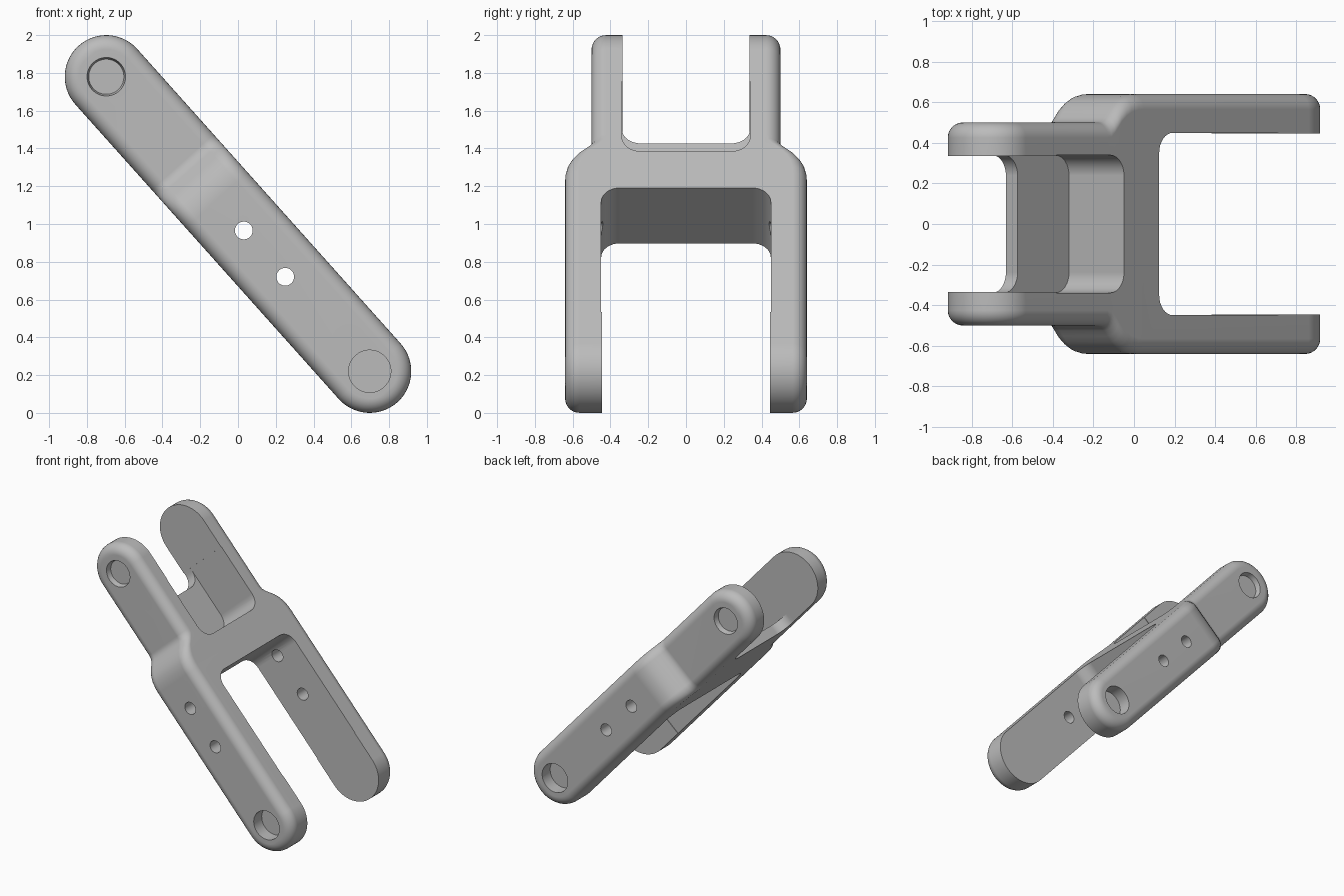
import bpy, bmesh, math
from mathutils import Matrix

if "Cube" in bpy.data.objects:
    bpy.data.objects.remove(bpy.data.objects["Cube"])

# Working frame: x runs along the link, y across it, z through its thickness
HALF = 1.046      # half the distance between the end centres
R = 0.22          # end radius, half the thickness
FILLET = 0.075    # rounding of the outer edges
TILT = math.atan2(1.56, 1.395)

steel = bpy.data.materials.new("plain_grey")
steel.use_nodes = True
GREY = (0.5, 0.5, 0.5, 1)
steel.diffuse_color = GREY
bsdf = steel.node_tree.nodes["Principled BSDF"]
bsdf.inputs["Base Color"].default_value = GREY
bsdf.inputs["Roughness"].default_value = 0.6


def finish(bm, name):
    bmesh.ops.recalc_face_normals(bm, faces=bm.faces[:])
    mesh = bpy.data.meshes.new(name)
    bm.to_mesh(mesh)
    bm.free()
    obj = bpy.data.objects.new(name, mesh)
    bpy.context.collection.objects.link(obj)
    mesh.materials.append(steel)
    return obj


# Shoulder where the narrow fork widens into the wide fork (x, half width)
SHOULDER = [(-0.44, 0.5), (-0.41, 0.505), (-0.385, 0.525), (-0.36, 0.552),
            (-0.335, 0.58), (-0.30, 0.607), (-0.26, 0.627), (-0.21, 0.638),
            (-0.17, 0.64)]


def half_width(x):
    if x <= SHOULDER[0][0]:
        return SHOULDER[0][1]
    for (xa, ya), (xb, yb) in zip(SHOULDER, SHOULDER[1:]):
        if x <= xb:
            return ya + (yb - ya) * (x - xa) / (xb - xa)
    return SHOULDER[-1][1]


def outline(radius):
    """Stadium outline, starting at the upper tip, paired across the long axis."""
    steps = 14
    arc = [math.pi / 2 * i / steps for i in range(steps + 1)]
    side = [(-HALF - radius * math.cos(a), radius * math.sin(a)) for a in arc]
    side += [(x, radius) for x, _ in SHOULDER]
    side += [(HALF + radius * math.sin(a), radius * math.cos(a)) for a in arc]
    side[0], side[-1] = (-HALF - radius, 0), (HALF + radius, 0)
    return side + [(x, -z) for x, z in side[-2:0:-1]]


def build_body():
    bm = bmesh.new()
    angles = [math.pi / 2 * i / 7 for i in range(8)]
    layers = [(a, 1) for a in reversed(angles)] + [(a, -1) for a in angles]
    rings = []
    for a, sign in layers:
        inset = FILLET * (1 - math.cos(a))
        drop = FILLET * (1 - math.sin(a))
        rings.append([bm.verts.new((x, sign * (half_width(x) - drop), z))
                      for x, z in outline(R - inset)])
    n = len(rings[0])
    for lo, hi in zip(rings, rings[1:]):
        for i in range(n):
            j = (i + 1) % n
            bm.faces.new((lo[i], lo[j], hi[j], hi[i]))
    # Side caps as strips across the thickness
    for ring in (rings[0], rings[-1]):
        for i in range(n // 2):
            quad = [ring[i], ring[i + 1], ring[(n - i - 1) % n], ring[(n - i) % n]]
            bm.faces.new(list(dict.fromkeys(quad)))
    return finish(bm, "fork_link")


def slot(name, end, half, way, z0, z1):
    """Fork opening with round inner corners and slightly raised end pads."""
    r, pad, lip = 0.1, 0.82, 0.004
    edge = []
    for i in range(9):
        a = math.pi / 2 * i / 8
        edge.append((end + way * r * (1 - math.cos(a)), half - r + r * math.sin(a)))
    edge += [(way * pad, half), (way * pad, half - lip), (way * 2, half - lip)]
    profile = edge + [(x, -y) for x, y in reversed(edge)]
    bm = bmesh.new()
    face = bm.faces.new([bm.verts.new((x, y, z0)) for x, y in profile])
    top = bmesh.ops.extrude_face_region(bm, geom=[face])["geom"]
    bmesh.ops.translate(bm, vec=(0, 0, z1 - z0),
                        verts=[v for v in top if isinstance(v, bmesh.types.BMVert)])
    return finish(bm, name)


def bore(name, x, y0, y1, r0, r1, side=1):
    """Round cutter along y from y0 to y1 on the given side."""
    bm = bmesh.new()
    place = (Matrix.Translation((x, side * (y0 + y1) / 2, 0))
             @ Matrix.Rotation(-side * math.pi / 2, 4, 'X'))
    bmesh.ops.create_cone(bm, cap_ends=True, segments=40, radius1=r0, radius2=r1,
                          depth=y1 - y0, matrix=place)
    return finish(bm, name)


body = build_body()

# Fork openings: wide fork, narrow fork, and the recess above the thin web
cutters = [slot("wide_slot", -0.06, 0.449, 1, -0.5, 0.5),
           slot("web_recess", -0.32, 0.339, -1, -0.143, 0.5),
           slot("narrow_slot", -0.70, 0.339, -1, -0.5, 0.5)]
# Through holes in the wide fork
for x in (0.046, 0.375):
    cutters.append(bore("through_hole", x, -1, 1, 0.047, 0.047))
# Blind pivot sockets on the outside of every arm
for side in (1, -1):
    cutters.append(bore("wide_socket", HALF, 0.54, 0.7, 0.112, 0.112, side))
    cutters.append(bore("narrow_socket", -HALF, 0.46, 0.5 + 0.04, 0.093, 0.111, side))

bpy.ops.object.select_all(action='DESELECT')
bpy.context.view_layer.objects.active = body
body.select_set(True)
for cutter in cutters:
    cutter.hide_render = True
    mod = body.modifiers.new("cut", 'BOOLEAN')
    mod.operation = 'DIFFERENCE'
    mod.solver = 'EXACT'
    mod.object = cutter
    bpy.ops.object.modifier_apply(modifier=mod.name)
    bpy.data.objects.remove(cutter)

# Tilt into place and shade
body.data.transform(Matrix.Translation((0, 0, 1)) @ Matrix.Rotation(TILT, 4, 'Y'))
bpy.ops.object.shade_smooth_by_angle(angle=math.radians(30))
weighted = body.modifiers.new("even_shading", 'WEIGHTED_NORMAL')
weighted.keep_sharp = True
